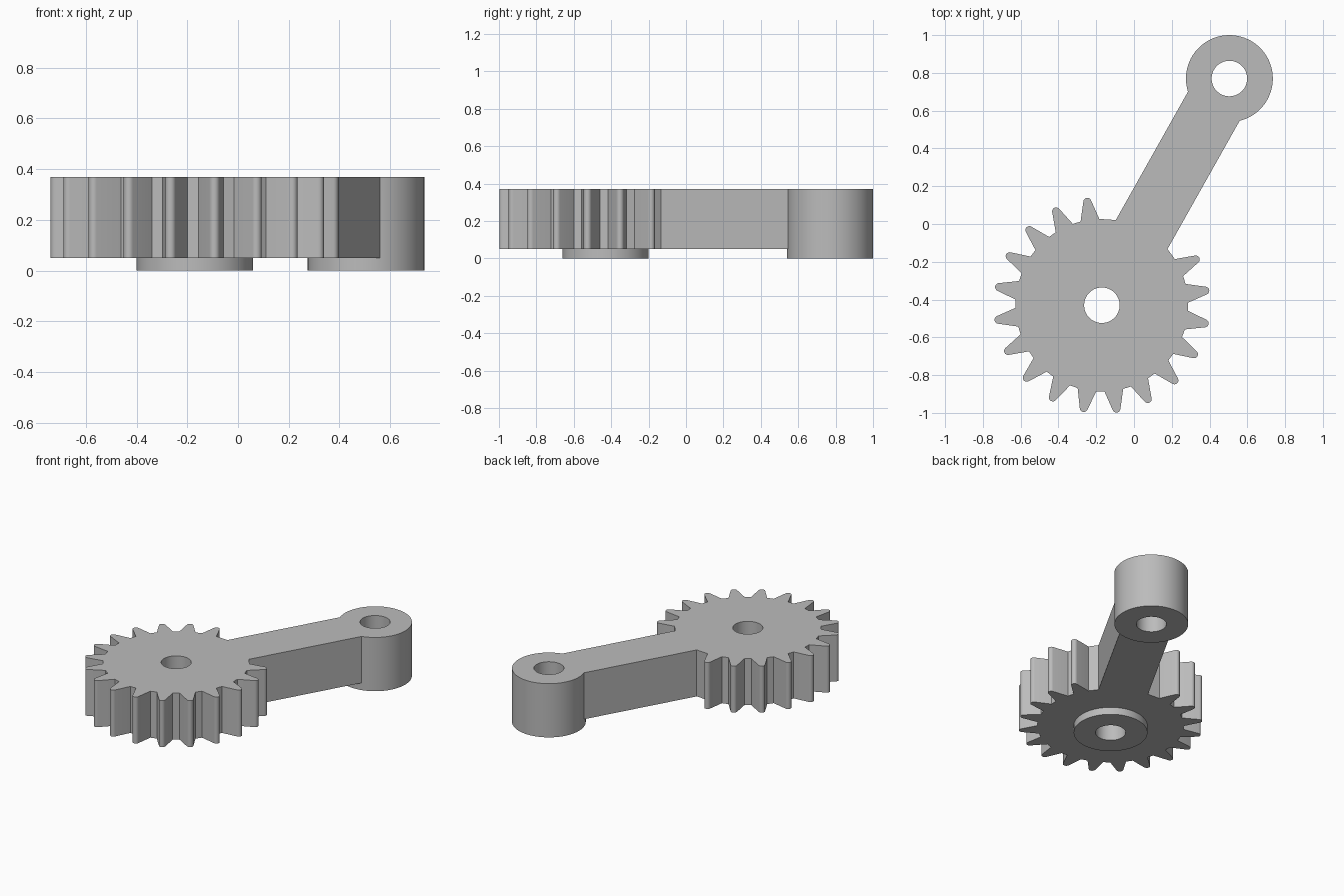
import bpy
import bmesh
from math import sin, cos, asin, radians, atan2, pi
from mathutils import Vector

cube = bpy.data.objects.get("Cube")
if cube:
    bpy.data.objects.remove(cube, do_unlink=True)

GEAR, END = Vector((-0.17, -0.43)), Vector((0.505, 0.77))
ROOT_R, TIP_C, TIP_R = 0.457, 0.553, 0.021
BOSS_R, HOLE_R, ARM_HALF = 0.23, 0.094, 0.157
BOTTOM, UNDERSIDE, TOP = 0.0, 0.05, 0.37
TEETH, TEETH_KEPT = 20, 17
FIRST_TOOTH, FOOT = radians(98), radians(6.3)


def polar(centre, radius, angle):
    return centre + Vector((cos(angle), sin(angle))) * radius


def arc(centre, radius, start, end, steps):
    return [polar(centre, radius, start + (end - start) * i / steps)
            for i in range(steps + 1)]


def circle(centre, radius, steps=64):
    return arc(centre, radius, 0, 2 * pi, steps)[:-1]


def wall(bm, points, z0, z1):
    """Closed vertical band following a loop."""
    low = [bm.verts.new((p.x, p.y, z0)) for p in points]
    high = [bm.verts.new((p.x, p.y, z1)) for p in points]
    for i in range(len(points)):
        j = (i + 1) % len(points)
        bm.faces.new((low[i], low[j], high[j], high[i]))


def cap(bm, loops, z):
    """Flat face bounded by an outer loop and any hole loops."""
    edges = []
    for points in loops:
        vs = [bm.verts.new((p.x, p.y, z)) for p in points]
        edges += [bm.edges.new((vs[i - 1], vs[i])) for i in range(len(vs))]
    bmesh.ops.triangle_fill(bm, edges=edges, use_beauty=True, normal=(0, 0, 1))


# Gear outline, with the teeth left out where the arm joins
axis = END - GEAR
arm_angle = atan2(axis.y, axis.x)
join = asin(ARM_HALF / ROOT_R)
gear = [polar(GEAR, ROOT_R, arm_angle + join)]
for k in range(TEETH_KEPT):
    a = FIRST_TOOTH + k * 2 * pi / TEETH
    gear.append(polar(GEAR, ROOT_R, a - FOOT))
    gear += arc(polar(GEAR, TIP_C, a), TIP_R, a - radians(76), a + radians(76), 8)
    gear.append(polar(GEAR, ROOT_R, a + FOOT))
gear.append(polar(GEAR, ROOT_R, arm_angle - join))

# Arm end boss, split into the free side and the side meeting the arm
spread = pi - asin(ARM_HALF / BOSS_R)
free_side = arc(END, BOSS_R, arm_angle - spread, arm_angle + spread, 60)
arm_side = arc(END, BOSS_R, arm_angle + spread, arm_angle + 2 * pi - spread, 20)
end_boss = free_side + arm_side[1:-1]
outline = gear + free_side
hub = circle(GEAR, BOSS_R, 80)
gear_hole, end_hole = circle(GEAR, HOLE_R), circle(END, HOLE_R)

# One solid: side walls, bores, hub and boss, then the flat faces
bm = bmesh.new()
wall(bm, outline, UNDERSIDE, TOP)
for loop in (end_boss, hub):
    wall(bm, loop, BOTTOM, UNDERSIDE)
for loop in (gear_hole, end_hole):
    wall(bm, loop, BOTTOM, TOP)
cap(bm, [outline, gear_hole, end_hole], TOP)
cap(bm, [gear + arm_side[::-1], hub], UNDERSIDE)
cap(bm, [hub, gear_hole], BOTTOM)
cap(bm, [end_boss, end_hole], BOTTOM)
bmesh.ops.remove_doubles(bm, verts=bm.verts, dist=1e-4)
bmesh.ops.recalc_face_normals(bm, faces=bm.faces)

mesh = bpy.data.meshes.new("gear_lever")
bm.to_mesh(mesh)
bm.free()
lever = bpy.data.objects.new("gear_lever", mesh)
bpy.context.collection.objects.link(lever)

# Plain grey material
grey = bpy.data.materials.new("plain_grey")
grey.use_nodes = True
colour = (0.5, 0.5, 0.5, 1)
grey.diffuse_color = colour
grey.node_tree.nodes["Principled BSDF"].inputs["Base Color"].default_value = colour
mesh.materials.append(grey)

# Smooth curves, sharp corners
bpy.ops.object.select_all(action='DESELECT')
lever.select_set(True)
bpy.context.view_layer.objects.active = lever
bpy.ops.object.shade_smooth_by_angle(angle=radians(30))
